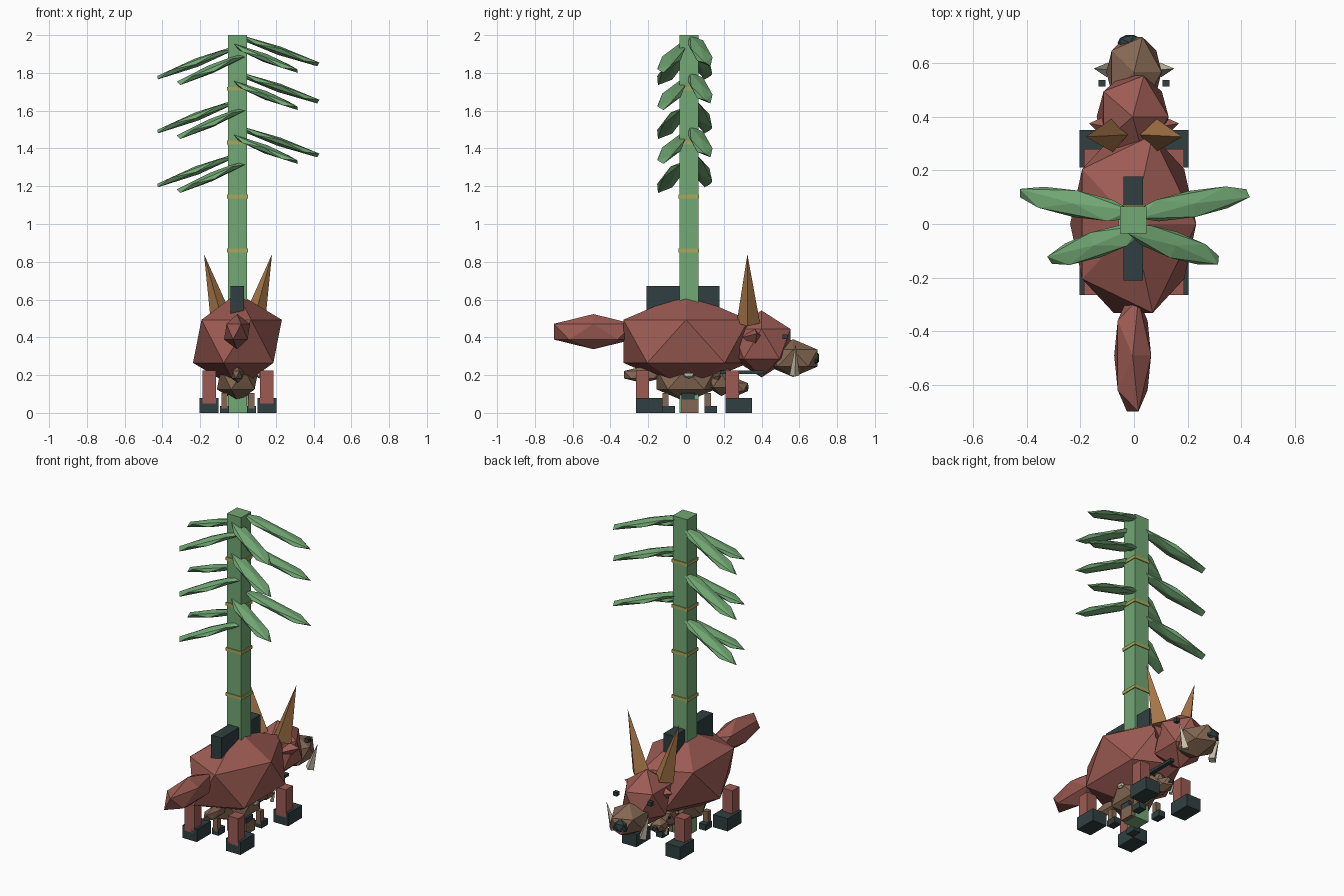
import bpy
from mathutils import Vector

cube = bpy.data.objects.get("Cube")
if cube:
    bpy.data.objects.remove(cube, do_unlink=True)


def material(name, rgb):
    lin = [((c / 255 + 0.055) / 1.055) ** 2.4 for c in rgb] + [1]
    m = bpy.data.materials.new(name)
    m.use_nodes = True
    m.diffuse_color = lin
    m.node_tree.nodes["Principled BSDF"].inputs["Base Color"].default_value = lin
    return m


RED = material("rust red", (156, 91, 83))
BROWN = material("hide brown", (132, 103, 82))
GREEN = material("stalk green", (114, 168, 116))
DARK = material("dark slate", (48, 63, 64))
BAND = material("band yellow", (168, 168, 92))
HORN = material("horn tan", (165, 117, 72))
BONE = material("bone", (200, 190, 168))


def finish(name, mat):
    ob = bpy.context.object
    ob.name = name
    ob.data.materials.append(mat)
    return ob


def box(name, mat, lo, hi):
    lo, hi = Vector(lo), Vector(hi)
    bpy.ops.mesh.primitive_cube_add(size=1, location=(lo + hi) / 2)
    bpy.context.object.scale = hi - lo
    return finish(name, mat)


def gem(name, mat, centre, radii):
    bpy.ops.mesh.primitive_ico_sphere_add(subdivisions=1, radius=1, location=centre)
    bpy.context.object.scale = radii
    return finish(name, mat)


def spike(name, mat, base, tip, radius):
    base, tip = Vector(base), Vector(tip)
    axis = tip - base
    bpy.ops.mesh.primitive_cone_add(vertices=4, radius1=radius, radius2=0,
                                    depth=axis.length, location=(base + tip) / 2)
    bpy.context.object.rotation_euler = axis.to_track_quat('Z', 'Y').to_euler()
    return finish(name, mat)


def beast(prefix, hide, s, horns):
    """One animal, scaled about the ground origin."""
    def v(x, y, z):
        return (x * s, y * s, z * s)

    gem(prefix + "body", hide, v(-.003, 0, .379), v(.263, .39, .255))
    gem(prefix + "tail", hide, v(-.005, -.49, .43), v(.077, .247, .093))
    gem(prefix + "head", hide, v(-.005, .4, .365), v(.15, .18, .177))
    gem(prefix + "snout", BROWN, v(0, .567, .29), v(.115, .153, .1))
    gem(prefix + "nose", DARK, v(-.015, .675, .29), v(.052, .035, .045))
    for side, label in ((1, "left_"), (-1, "right_")):
        spike(prefix + label + "ear", hide, v(side * .08, .36, .4),
              v(side * .168, .375, .42), .06 * s)
        spike(prefix + label + "tusk", BONE, v(side * .1, .575, .2),
              v(side * .15, .58, .365), .027 * s)
        x = side * .12
        box(prefix + label + "eye", DARK, v(x - .013, .512, .39), v(x + .013, .538, .415))
        if horns:
            spike(prefix + label + "horn", HORN, v(side * .082, .33, .475),
                  v(side * .18, .325, .84), .062)
        for y, end in ((-.265, "back_"), (.21, "front_")):
            xs = sorted((side * .117, side * .187))
            box(prefix + end + label + "leg", hide, v(xs[0], y, .05), v(xs[1], y + .07, .225))
            xs = sorted((side * .102, side * .203))
            box(prefix + end + label + "foot", DARK, v(xs[0], y, 0), v(xs[1], y + .14, .08))


# Large animal and the small one sheltering beneath it
beast("large_", RED, 1, True)
beast("small_", BROWN, .47, False)

# Harness block around the stalk, and small trappings below
box("harness_block", DARK, (-.04, -.21, .5), (.033, .177, .672))
box("side_bar", DARK, (.045, .18, .207), (.07, .41, .224))
box("side_prop", BROWN, (.05, -.025, 0), (.075, .065, .07))
box("side_prop_cap", DARK, (.05, -.025, .07), (.075, .045, .105))
gem("side_stud", BONE, (.112, .015, .2), (.016, .03, .018))

# Stalk with joint bands
PX, PY = -.003, .015
box("stalk", GREEN, (PX - .05, PY - .05, 0), (PX + .05, PY + .05, 2))
STEP = .2855
for i in range(4):
    z = .86 + i * STEP
    box("stalk_band", BAND, (PX - .055, PY - .055, z - .01), (PX + .055, PY + .055, z + .01))

# Leaves: two pairs with their own drops, stretched between a root and a tip
LEFT_DROPS = (0, .197, .482)
RIGHT_DROPS = (0, STEP, 2 * STEP)
LEAVES = (
    (LEFT_DROPS, (.01, .035, 1.99), (.425, .115, 1.845)),
    (LEFT_DROPS, (-.02, -.02, 1.945), (.315, -.135, 1.81)),
    (RIGHT_DROPS, (-.01, .035, 1.935), (-.425, .115, 1.775)),
    (RIGHT_DROPS, (.03, -.02, 1.895), (-.315, -.135, 1.745)),
)
for drops, root, tip in LEAVES:
    for d in drops:
        drop = Vector((0, 0, d))
        a, b = Vector(root) - drop, Vector(tip) - drop
        leaf = gem("leaf", GREEN, (a + b) / 2, (.056, (b - a).length / 1.70, .023))
        leaf.rotation_euler = (b - a).to_track_quat('Y', 'Z').to_euler()
